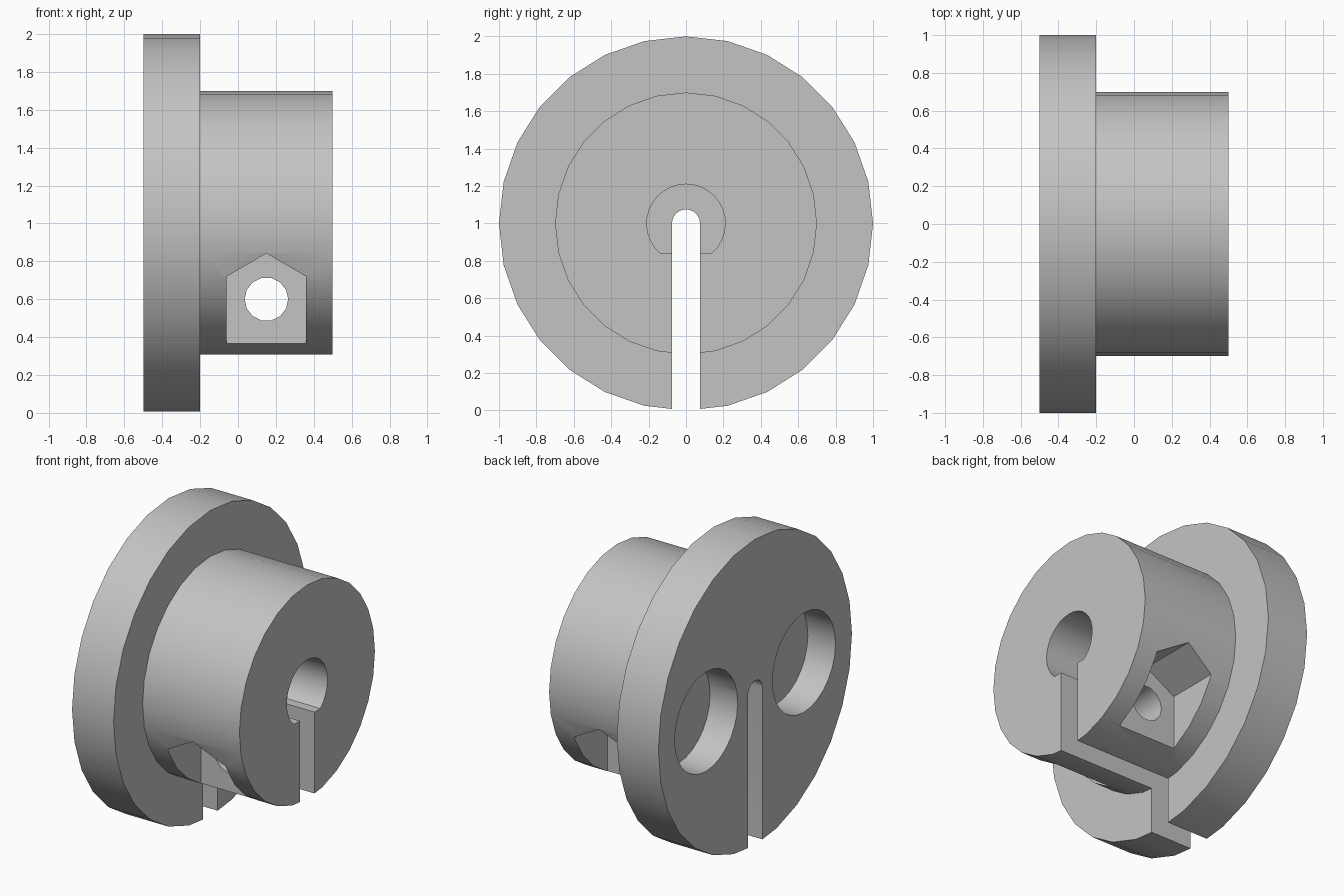
import bpy, bmesh
from math import sin, cos, pi, radians

if "Cube" in bpy.data.objects:
    bpy.data.objects.remove(bpy.data.objects["Cube"], do_unlink=True)

grey = bpy.data.materials.new("plain grey")
grey.use_nodes = True
grey.diffuse_color = (0.55, 0.55, 0.55, 1)
grey.node_tree.nodes["Principled BSDF"].inputs["Base Color"].default_value = (0.55, 0.55, 0.55, 1)


def arc(cu, cv, r, start=0, end=360, n=28):
    """Points on an arc; a full turn leaves out the repeated last point."""
    count = n if end - start == 360 else n + 1
    steps = [radians(start + (end - start) * i / n) for i in range(count)]
    return [(cu + r * cos(a), cv + r * sin(a)) for a in steps]


def prism(name, outline, axis, low, high):
    """Extrude an outline along x (outline in y, z) or along y (outline in x, z)."""
    def place(u, v, d):
        return (d, u, v) if axis == "x" else (u, d, v)
    bm = bmesh.new()
    face = bm.faces.new([bm.verts.new(place(u, v, low)) for u, v in outline])
    new = bmesh.ops.extrude_face_region(bm, geom=[face])["geom"]
    shift = place(0, 0, high - low)
    bmesh.ops.translate(bm, vec=shift, verts=[g for g in new if isinstance(g, bmesh.types.BMVert)])
    bmesh.ops.recalc_face_normals(bm, faces=bm.faces[:])
    mesh = bpy.data.meshes.new(name)
    bm.to_mesh(mesh)
    bm.free()
    mesh.materials.append(grey)
    obj = bpy.data.objects.new(name, mesh)
    bpy.context.collection.objects.link(obj)
    return obj


def combine(target, other, operation):
    """Apply a boolean and remove the helper object."""
    mod = target.modifiers.new(operation, "BOOLEAN")
    mod.operation, mod.solver, mod.object = operation, "EXACT", other
    bpy.context.view_layer.objects.active = target
    bpy.ops.object.modifier_apply(modifier=mod.name)
    bpy.data.objects.remove(other, do_unlink=True)


# Flange and hub joined into one solid
body = prism("flanged_hub", arc(0, 1, 1), "x", -0.5, -0.2)
combine(body, prism("hub", arc(0, 1, 0.7), "x", -0.3, 0.5), "UNION")

# Bore with a flat floor, open at the hub end
bore = arc(0, 1, 0.21, -49.6, 229.6, 24)
combine(body, prism("bore_cutter", bore, "x", -0.2, 0.6), "DIFFERENCE")

# Round-topped slot along the whole length
slot = arc(0, 1, 0.075, 0, 180, 12) + [(-0.075, -0.1), (0.075, -0.1)]
combine(body, prism("slot_cutter", slot, "x", -0.6, 0.6), "DIFFERENCE")

# Cross hole for the clamping bolt
combine(body, prism("bolt_cutter", arc(0.15, 0.6, 0.115, n=14), "y", -0.8, 0.8), "DIFFERENCE")

# Pointed nut pockets and blind holes in the flange, one on each side
pocket = [(-0.06, 0.2), (0.36, 0.2), (0.36, 0.72), (0.15, 0.842), (-0.06, 0.72)]
for side in (-1, 1):
    low, high = sorted((0.295 * side, 0.8 * side))
    combine(body, prism("pocket_cutter", pocket, "y", low, high), "DIFFERENCE")
    hole = arc(0.505 * side, 1, 0.325)
    combine(body, prism("recess_cutter", hole, "x", -0.6, -0.3), "DIFFERENCE")

# Smooth round walls, sharp rims
for obj in bpy.context.selected_objects:
    obj.select_set(False)
body.select_set(True)
bpy.context.view_layer.objects.active = body
bpy.ops.object.shade_smooth_by_angle(angle=radians(30))
